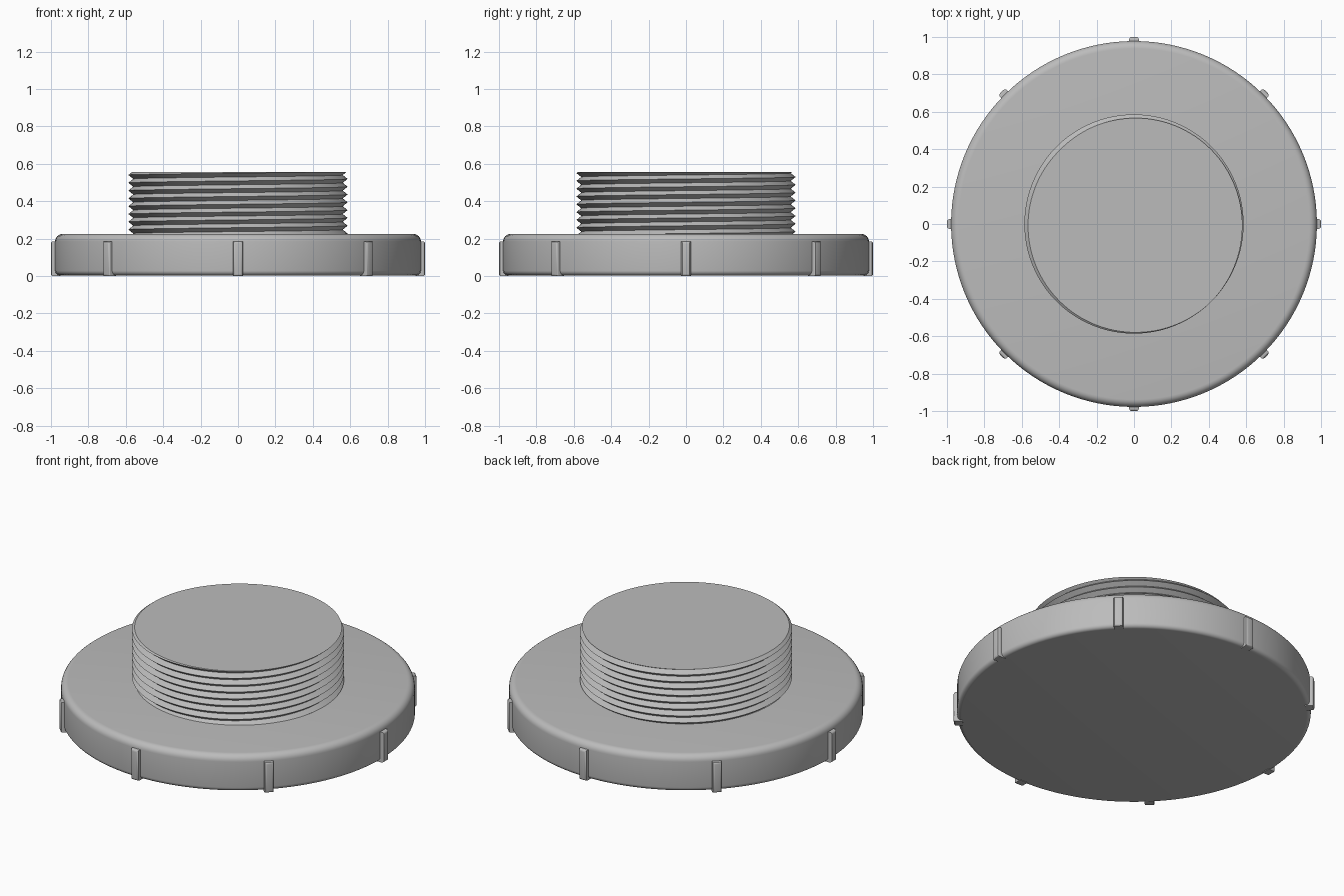
import bpy, bmesh, math
from mathutils import Matrix, Vector

if "Cube" in bpy.data.objects:
    bpy.data.objects.remove(bpy.data.objects["Cube"])

grey = bpy.data.materials.new("plain grey")
grey.diffuse_color = (0.5, 0.5, 0.5, 1)
grey.use_nodes = True
grey.node_tree.nodes["Principled BSDF"].inputs["Base Color"].default_value = grey.diffuse_color


def finish(bm, name, angle=30):
    bmesh.ops.recalc_face_normals(bm, faces=bm.faces)
    mesh = bpy.data.meshes.new(name)
    bm.to_mesh(mesh)
    bm.free()
    mesh.materials.append(grey)
    ob = bpy.data.objects.new(name, mesh)
    bpy.context.collection.objects.link(ob)
    bpy.ops.object.select_all(action='DESELECT')
    bpy.context.view_layer.objects.active = ob
    ob.select_set(True)
    bpy.ops.object.shade_smooth_by_angle(angle=math.radians(angle))
    return ob


# Cap: wide disc with rounded rims
R, H, SEG = 0.978, 0.225, 128


def corner(z, r, start):
    """Quarter round on the rim, going upward."""
    zc = z + r if start < 0 else z - r
    return [(R - r + r * math.cos(math.radians(start + 15 * i)),
             zc + r * math.sin(math.radians(start + 15 * i))) for i in range(7)]


profile = corner(0.004, 0.025, -90) + corner(H, 0.04, 0)
bm = bmesh.new()
rings = [[bm.verts.new((r * math.cos(2 * math.pi * i / SEG),
                        r * math.sin(2 * math.pi * i / SEG), z))
          for i in range(SEG)] for r, z in profile]
for a, b in zip(rings, rings[1:]):
    for i in range(SEG):
        j = (i + 1) % SEG
        bm.faces.new((a[i], a[j], b[j], b[i]))
bm.faces.new(rings[0])
bm.faces.new(rings[-1])
finish(bm, "cap_disc")

# Grip ribs: eight rounded bars around the rim
for k in range(8):
    bm = bmesh.new()
    bmesh.ops.create_cube(bm, size=1, matrix=Matrix.Translation((0.975, 0, 0.0925))
                          @ Matrix.Diagonal((0.05, 0.052, 0.185, 1)))
    outer = [e for e in bm.edges if all(v.co.x > 0.98 for v in e.verts)]
    bmesh.ops.bevel(bm, geom=outer, offset=0.012, segments=3, profile=0.5,
                    affect='EDGES')
    bmesh.ops.rotate(bm, verts=bm.verts, cent=Vector(),
                     matrix=Matrix.Rotation(k * math.pi / 4, 3, 'Z'))
    finish(bm, f"grip_rib_{k + 1}")

# Threaded plug: helical ridges cut off flat at both ends
ROOT, PEAK, PITCH = 0.560, 0.586, 0.0417
Z0, Z1, START = 0.21, 0.556, math.radians(135)
TURN = 144


def thread_point(row, i):
    t = 2 * math.pi * i / TURN
    z = min(max(Z1 + (row / 2 + t / (2 * math.pi)) * PITCH, Z0), Z1)
    phase = ((z - Z1) / PITCH - t / (2 * math.pi)) % 1
    r = ROOT + (PEAK - ROOT) * (1 - abs(2 * phase - 1))
    return (r * math.cos(t + START), r * math.sin(t + START), z)


bm = bmesh.new()
rows = range(-21, 2)
grid = [[bm.verts.new(thread_point(row, i)) for i in range(TURN + 1)] for row in rows]
for a, b in zip(grid, grid[1:]):
    for i in range(TURN):
        bm.faces.new((a[i], a[i + 1], b[i + 1], b[i]))
bmesh.ops.remove_doubles(bm, verts=bm.verts, dist=1e-5)
bmesh.ops.dissolve_degenerate(bm, edges=bm.edges, dist=1e-5)
bmesh.ops.holes_fill(bm, edges=[e for e in bm.edges if e.is_boundary], sides=0)
finish(bm, "threaded_plug")
